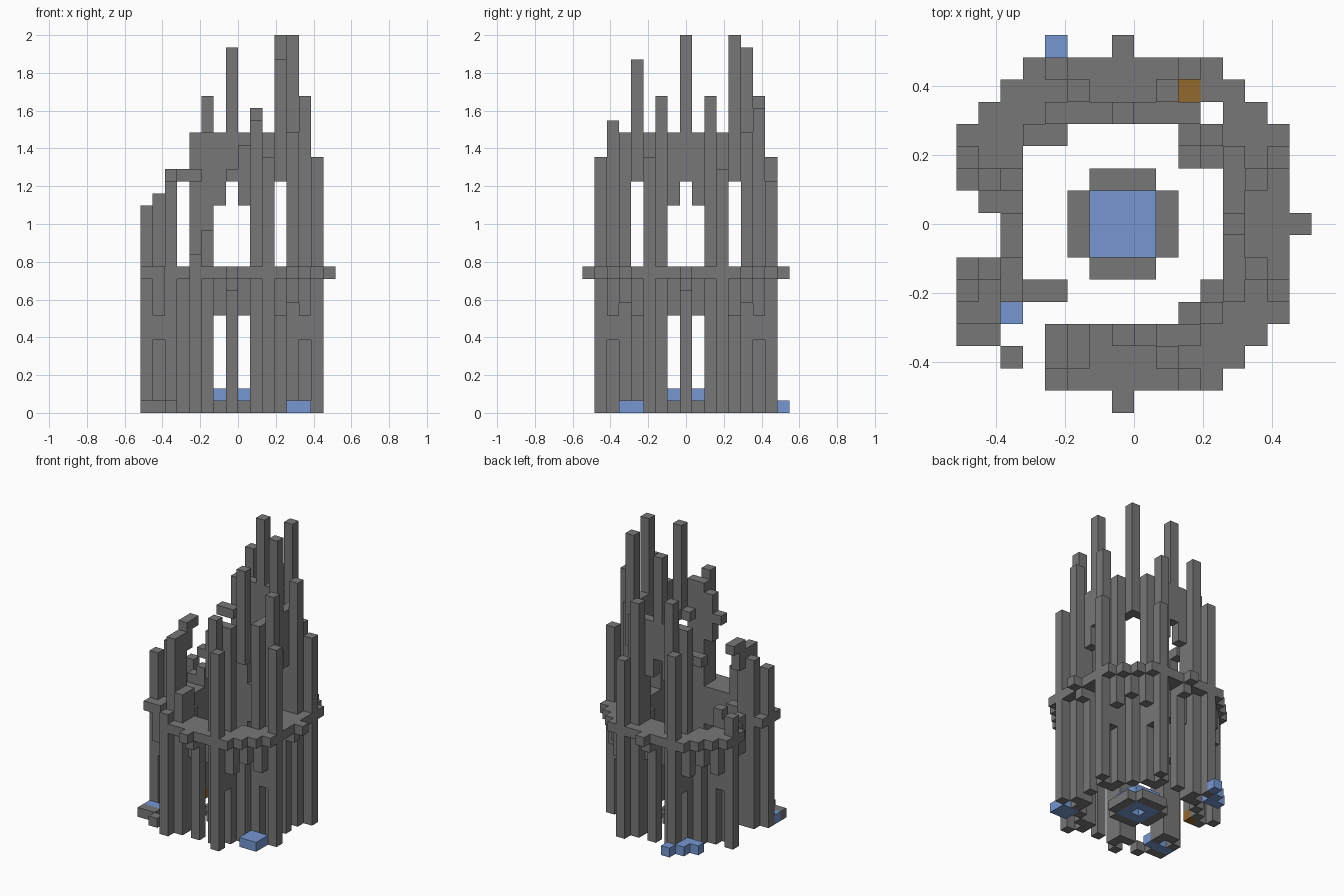
import bpy, bmesh, math
from mathutils import Vector

cube = bpy.data.objects.get("Cube")
if cube:
    bpy.data.objects.remove(cube, do_unlink=True)

S = 2 / 31                      # size of one block
SIDES = [Vector(d) for d in ((1, 0, 0), (-1, 0, 0), (0, 1, 0), (0, -1, 0), (0, 0, 1), (0, 0, -1))]


def material(name, rgb):
    m = bpy.data.materials.new(name)
    m.use_nodes = True
    m.diffuse_color = (*rgb, 1)
    m.node_tree.nodes["Principled BSDF"].inputs["Base Color"].default_value = (*rgb, 1)
    return m


stone = material("grey stone", (0.185, 0.185, 0.185))
water = material("blue water", (0.18, 0.31, 0.64))
wood = material("brown wood", (0.29, 0.14, 0.025))

parts = {}                      # part name -> (material, set of blocks)
taken = set()


def column(part, u, v, z0, z1, mat=stone):
    cells = parts.setdefault(part, (mat, set()))[1]
    for z in range(z0, z1):
        if (u, v, z) not in taken:
            taken.add((u, v, z))
            cells.add((u, v, z))


def four_ways(a, r):
    """The same place on the south, north, east and west sides."""
    return {"south": (a, -r), "north": (a, r), "east": (r, a), "west": (-r, a)}


# Crates set into the stonework
column("gallery_crate", 3, 6, 11, 12, wood)
column("wall_crate", -5, 2, 0, 1, wood)

# Walls: piers beside each arch, broken on the south and west
wall_top = {(-2, -5): 15, (-3, -5): 12, (-5, -3): 19, (-5, -2): 19, (-5, 2): 14, (-5, 3): 12}
for a in (-3, -2, 2, 3):
    for side, p in four_ways(a, 5).items():
        column(side + "_wall", *p, 0, wall_top.get(p, 23))

# Arch heads over the lower doors and the upper windows
arch_top = {(1, -5): 22, (-1, -5): 12, (-5, 1): 12, (-5, -1): 20}
for a in (-1, 1):
    for side, p in four_ways(a, 5).items():
        column(side + "_wall", *p, 8, 11)
        column(side + "_wall", *p, 17, arch_top.get(p, 23))
keystone_top = {"south": 20, "north": 30, "east": 31, "west": 20}
for side, p in four_ways(0, 5).items():
    column(side + "_wall", *p, 8, 11)
    column(side + "_wall", *p, 19, keystone_top[side])

# Tall buttresses, inner and outer pairs
inner_top = {(-2, -6): 15, (2, -6): 24, (2, 6): 25, (-6, -2): 18, (-6, 2): 13}
outer_top = {(-3, -7): 13, (3, 7): 19, (7, 3): 20, (-7, -3): 17, (-7, 3): 14}
for sign in (-1, 1):
    for p in four_ways(2 * sign, 6).values():
        column("inner_buttresses", *p, 0, inner_top.get(p, 26))
    for p in four_ways(3 * sign, 7).values():
        column("outer_buttresses", *p, 0, outer_top.get(p, 21))

# Door mullions and their brackets
for side, p in four_ways(0, 6).items():
    if side != "west":
        column("door_mullions", *p, 0, 11)
        column("gallery_brackets", *four_ways(0, 7)[side], 10, 11)

# Corner arches below the gallery, stepping up from buttress to buttress
for su in (-1, 1):
    for sv in (-1, 1):
        collapsed = su < 0 and sv < 0
        column("corner_arches", su * 3, sv * 6, 6, 11)
        column("corner_arches", su * 6, sv * 3, 6, 11)
        column("corner_arches", su * 6, sv * 4, 8, 11)
        if not collapsed:
            column("corner_arches", su * 4, sv * 6, 8, 11)
            column("corner_arches", su * 5, sv * 5, 9, 11)
            column("corner_piers", su * 4, sv * 4, 0, 11)


# Gallery: an eight-sided ring with broken gaps
def gallery_gap(u, v):
    west_gap = u <= -6 and v in (-1, 0) or (u, v) == (-7, 1)
    corner_gap = u <= -4 and v <= -4 and (u, v) not in ((-7, -4), (-6, -4))
    return west_gap or corner_gap or (u, v) == (4, 5)


for u in range(-7, 8):
    for v in range(-7, 8):
        ring = max(abs(u), abs(v)) >= 5 or abs(u) == abs(v) == 4
        if ring and abs(u) + abs(v) <= 11 and not gallery_gap(u, v):
            column("gallery", u, v, 11, 12)
for p in ((0, -8), (0, 8), (8, 0), (-4, -3), (-3, -3), (3, 3)):
    column("gallery", *p, 11, 12)

# Corner window lintels with their spires
for u, v, top in ((4, 4, 31), (4, -4, 29), (-4, 4, 20)):
    column("corner_spires", u, v, 19, top)
for p in ((3, 4), (4, 3), (3, -4), (4, -3), (-3, 4)):
    column("corner_lintels", *p, 19, 20)

# Fountain in the middle, hollow under its centre
for a in (-1, 0, 1):
    for p in four_ways(a, 2).values():
        column("fountain_rim", *p, 0, 1)
    for b in (-1, 0, 1):
        column("fountain_water", a, b, 1 if a == b == 0 else 0, 2, water)

# Puddles and rubble on the ground
for p in ((5, -5), (6, -5), (5, -4), (6, -4), (-7, -4), (-6, -4), (-5, -4),
          (-3, 8), (-4, 7), (-5, 6), (-4, 6)):
    column("puddles", *p, 0, 1, water)
for p in ((-7, -5), (-6, -5), (-5, -6)):
    column("rubble", *p, 0, 1)


# Turn each part into a mesh of its exposed block faces
def build(name, mat, cells):
    bm = bmesh.new()
    for c in sorted(cells):
        mid = Vector(c) + Vector((-0.5, 0, 0.5))
        for n in SIDES:
            if tuple(int(k) for k in Vector(c) + n) in taken:
                continue
            s = Vector((n.y, n.z, n.x))
            t = n.cross(s)
            corners = [mid + (n + s * i + t * j) / 2 for i, j in ((-1, -1), (1, -1), (1, 1), (-1, 1))]
            bm.faces.new([bm.verts.new(k * S) for k in corners])
    bmesh.ops.remove_doubles(bm, verts=bm.verts, dist=S / 100)
    bmesh.ops.dissolve_limit(bm, angle_limit=math.radians(1), verts=bm.verts, edges=bm.edges)
    mesh = bpy.data.meshes.new(name)
    bm.to_mesh(mesh)
    bm.free()
    mesh.materials.append(mat)
    bpy.context.collection.objects.link(bpy.data.objects.new(name, mesh))


for name, (mat, cells) in parts.items():
    if cells:
        build(name, mat, cells)
